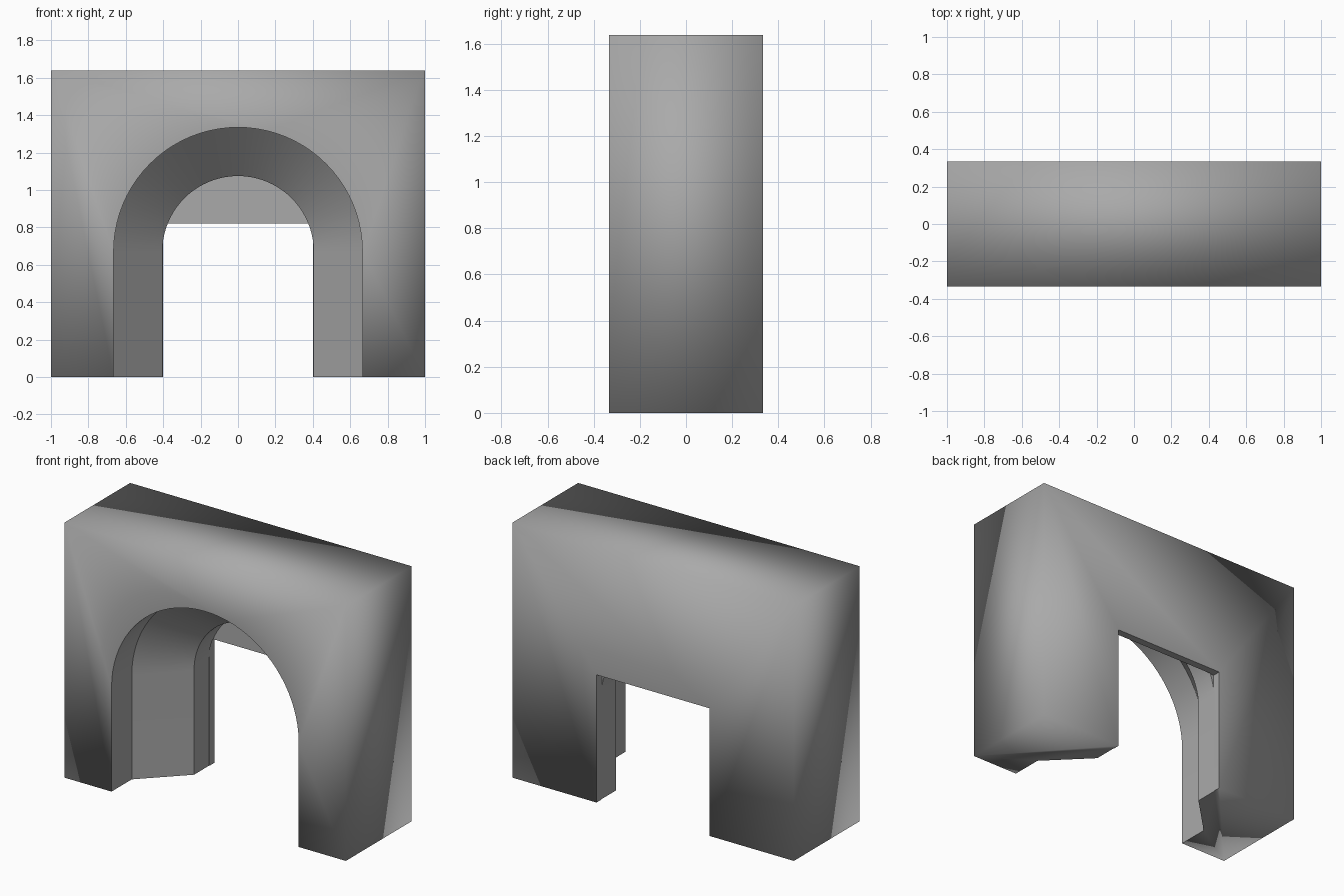
import bpy, bmesh, math

cube = bpy.data.objects.get("Cube")
if cube:
    bpy.data.objects.remove(cube, do_unlink=True)

WIDTH, DEPTH, HEIGHT = 2.0, 0.667, 1.638
BACK = DEPTH / 2
SPRING = 0.67          # height where the arch begins
WIDE, NARROW = 0.665, 0.405


def add_object(name, bm):
    bmesh.ops.recalc_face_normals(bm, faces=bm.faces)
    mesh = bpy.data.meshes.new(name)
    bm.to_mesh(mesh)
    bm.free()
    obj = bpy.data.objects.new(name, mesh)
    bpy.context.collection.objects.link(obj)
    return obj


def box(name, size, centre):
    bm = bmesh.new()
    bmesh.ops.create_cube(bm, size=1)
    bmesh.ops.scale(bm, vec=size, verts=bm.verts)
    bmesh.ops.translate(bm, vec=centre, verts=bm.verts)
    return add_object(name, bm)


def arch_row(bm, y, radius, segments=40):
    """Round-headed outline that reaches below the ground."""
    points = [(-radius, -0.2)]
    for i in range(segments + 1):
        a = math.pi * (1 - i / segments)
        points.append((radius * math.cos(a), SPRING + radius * math.sin(a)))
    points.append((radius, -0.2))
    return [bm.verts.new((x, y, z)) for x, z in points]


def splayed_arch(name, stations):
    bm = bmesh.new()
    rows = [arch_row(bm, y, r) for y, r in stations]
    for a, b in zip(rows, rows[1:]):
        for i in range(len(a)):
            j = (i + 1) % len(a)
            bm.faces.new((a[i], a[j], b[j], b[i]))
    bm.faces.new(rows[0])
    bm.faces.new(rows[-1])
    return add_object(name, bm)


# Solid block
block = box("arch_block", (WIDTH, DEPTH, HEIGHT), (0, 0, HEIGHT / 2))

# Splayed round arch, and square doorway through the thin back lintel
arch_cutter = splayed_arch("arch_cutter", [
    (-0.5, WIDE), (-0.128, WIDE), (0.132, NARROW), (0.285, NARROW)])
door_cutter = box("doorway_cutter", (0.804, 0.3, 1.02), (0, 0.43, 0.31))

for cutter in (arch_cutter, door_cutter):
    cutter.hide_render = True
    mod = block.modifiers.new(cutter.name, 'BOOLEAN')
    mod.operation = 'DIFFERENCE'
    mod.solver = 'EXACT'
    mod.object = cutter

# Bake the cuts and drop the cutters
bpy.context.view_layer.update()
graph = bpy.context.evaluated_depsgraph_get()
mesh = bpy.data.meshes.new_from_object(block.evaluated_get(graph))
block.modifiers.clear()
block.data = mesh
mesh.name = "arch_block"
for cutter in (arch_cutter, door_cutter):
    bpy.data.objects.remove(cutter, do_unlink=True)


def on_shell(face):
    """True for faces lying on the outside of the block."""
    c, n = face.calc_center_median(), face.normal
    return (abs(n.x) > 0.9 and abs(c.x) > 0.99
            or abs(n.y) > 0.9 and abs(c.y) > BACK - 0.01
            or abs(n.z) > 0.9 and (c.z < 0.01 or c.z > HEIGHT - 0.01))


# Soft outer shell, crisp edges around the opening
bm = bmesh.new()
bm.from_mesh(mesh)
bm.normal_update()
for face in bm.faces:
    face.smooth = True
    face.material_index = 0
for edge in bm.edges:
    if len(edge.link_faces) == 2:
        opening = not all(on_shell(f) for f in edge.link_faces)
        if opening and edge.calc_face_angle(0) > math.radians(30):
            edge.smooth = False
bm.to_mesh(mesh)
bm.free()

# Plain grey
grey = bpy.data.materials.new("plain_grey")
grey.use_nodes = True
colour = (0.4, 0.4, 0.4, 1)
grey.diffuse_color = colour
grey.node_tree.nodes["Principled BSDF"].inputs["Base Color"].default_value = colour
mesh.materials.clear()
mesh.materials.append(grey)
